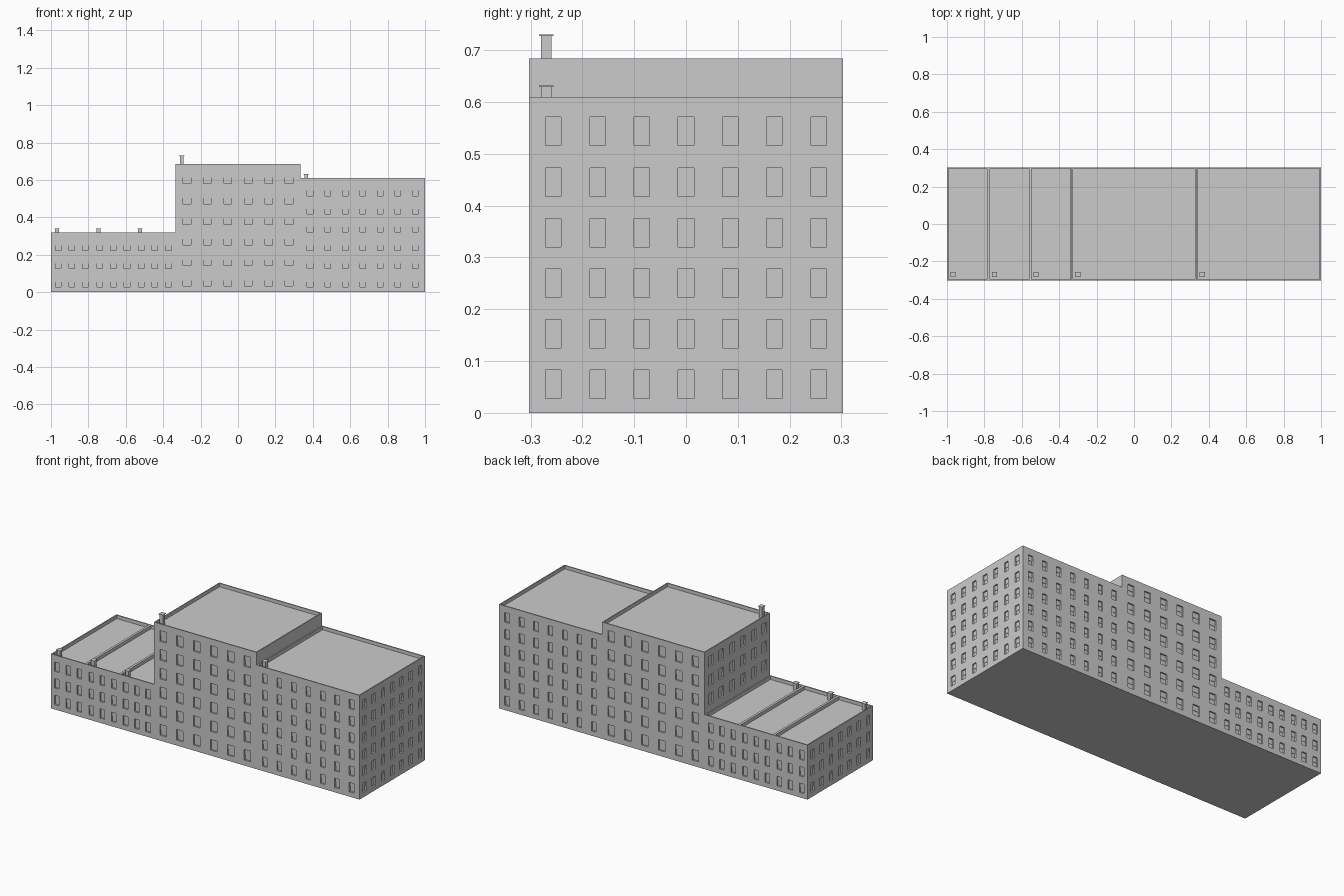
import bpy, bmesh
from mathutils import Vector

if "Cube" in bpy.data.objects:
    bpy.data.objects.remove(bpy.data.objects["Cube"])

HALF = 0.303       # half depth of the terrace
PARAPET_T = 0.007
PARAPET_H = 0.02
RECESS, SASH = 0.010, 0.008
UP = Vector((0, 0, 1))


def quad(bm, pts):
    bm.faces.new([bm.verts.new(p) for p in pts])


def facade(bm, origin, u, width, height, cols=0, rows=0, pitch=0.0975,
           w=0.03, h=0.055, sill=0.028, first_row=0):
    """Wall panel split into a grid, with recessed sash windows in the grid cells."""
    origin, u = Vector(origin), Vector(u)
    inward = -u.cross(UP)

    def p(a, b, d=0.0):
        return origin + u * a + UP * b + inward * d

    us, vs = [0.0], [0.0]
    for c in range(cols):
        mid = width / 2 + (c - (cols - 1) / 2) * width * 0.985 / cols
        us += [mid - w / 2, mid + w / 2]
    for r in range(first_row, rows):
        vs += [sill + r * pitch, sill + r * pitch + h]
    us.append(width)
    vs.append(height)

    for i in range(len(us) - 1):
        for j in range(len(vs) - 1):
            a, b, c, d = us[i], us[i + 1], vs[j], vs[j + 1]
            ring = [(a, c), (b, c), (b, d), (a, d)]
            if not (i % 2 and j % 2):
                quad(bm, [p(*k) for k in ring])
                continue
            # reveals
            for k in range(4):
                s, e = ring[k], ring[(k + 1) % 4]
                quad(bm, [p(*s), p(*e), p(*e, RECESS), p(*s, RECESS)])
            # lower sash, step and upper sash
            m = (c + d) / 2
            quad(bm, [p(a, c, RECESS), p(b, c, RECESS), p(b, m, RECESS), p(a, m, RECESS)])
            quad(bm, [p(a, m, RECESS), p(b, m, RECESS), p(b, m, SASH), p(a, m, SASH)])
            quad(bm, [p(a, m, SASH), p(b, m, SASH), p(b, d, SASH), p(a, d, SASH)])


def finish(name, bm):
    bmesh.ops.remove_doubles(bm, verts=bm.verts, dist=1e-5)
    mesh = bpy.data.meshes.new(name)
    bm.to_mesh(mesh)
    bm.free()
    bpy.context.collection.objects.link(bpy.data.objects.new(name, mesh))


def building(name, x0, x1, top, cols, left=None, right=None, **win):
    bm = bmesh.new()
    width, depth = x1 - x0, 2 * HALF
    # four walls
    facade(bm, (x0, -HALF, 0), (1, 0, 0), width, top, cols, **win)
    facade(bm, (x1, HALF, 0), (-1, 0, 0), width, top, cols, **win)
    facade(bm, (x0, HALF, 0), (0, -1, 0), depth, top, **(left or {}))
    facade(bm, (x1, -HALF, 0), (0, 1, 0), depth, top, **(right or {}))
    # base, parapet and sunken roof
    outer = [Vector(k) for k in ((x0, -HALF, top), (x1, -HALF, top), (x1, HALF, top), (x0, HALF, top))]
    t = PARAPET_T
    inner = [o + Vector((sx * t, sy * t, 0))
             for o, (sx, sy) in zip(outer, ((1, 1), (-1, 1), (-1, -1), (1, -1)))]
    roof = [k - UP * PARAPET_H for k in inner]
    for k in range(4):
        n = (k + 1) % 4
        quad(bm, [outer[k], outer[n], inner[n], inner[k]])
        quad(bm, [inner[k], inner[n], roof[n], roof[k]])
    quad(bm, roof)
    quad(bm, [k - UP * top for k in reversed(outer)])
    finish(name, bm)


def box(bm, x, y, z0, z1, size):
    verts = bmesh.ops.create_cube(bm, size=1)["verts"]
    bmesh.ops.scale(bm, vec=(size, size, z1 - z0), verts=verts)
    bmesh.ops.translate(bm, vec=(x, y, (z0 + z1) / 2), verts=verts)


def chimney(name, x, roof_top, rise):
    bm = bmesh.new()
    z = roof_top + rise
    box(bm, x, -0.27, roof_top - PARAPET_H, z - 0.003, 0.02)   # shaft
    box(bm, x, -0.27, z - 0.003, z, 0.028)                     # cap
    finish(name, bm)


# window layouts
low = dict(rows=3)
tall = dict(rows=6)
big = dict(rows=6, pitch=0.11, w=0.042, h=0.062, sill=0.032)

# three low houses
step = 2 / 9
for i in range(3):
    x = -1 + i * step
    building(f"low_house_{i + 1}", x, x + step, 0.319, 3,
             left=dict(cols=7, **low) if i == 0 else None, **low)
    chimney(f"low_chimney_{i + 1}", x + 0.032, 0.319, 0.022)

# tall central block, windows on the exposed part of its left wall
building("central_block", -1 / 3, 1 / 3, 0.684, 6,
         left=dict(cols=6, first_row=3, **big), **big)
chimney("central_chimney", -1 / 3 + 0.032, 0.684, 0.046)

# right-hand block
building("right_block", 1 / 3, 1, 0.61, 7, right=dict(cols=7, **tall), **tall)
chimney("right_chimney", 1 / 3 + 0.032, 0.61, 0.022)
